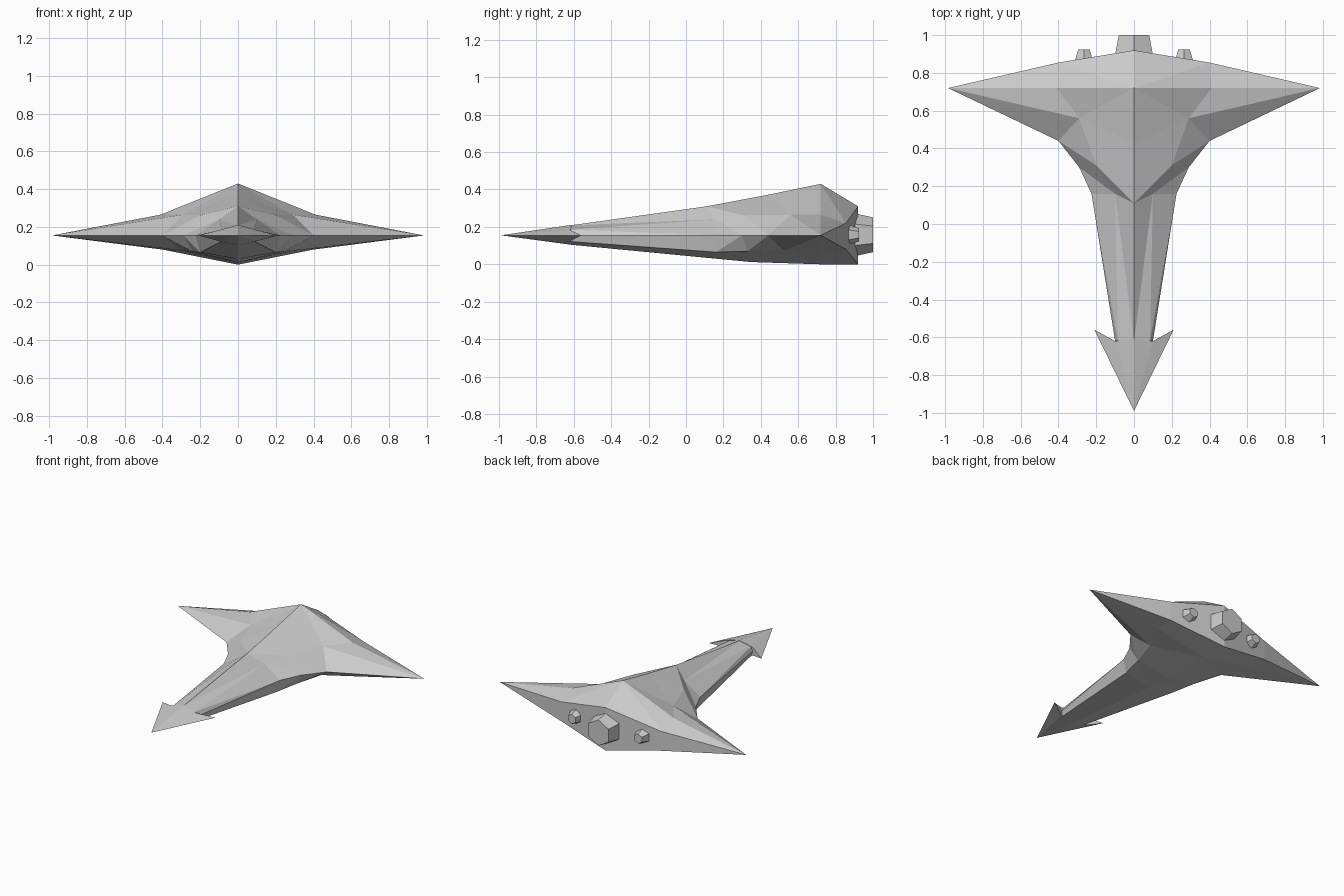
import bpy, bmesh, math

if "Cube" in bpy.data.objects:
    bpy.data.objects.remove(bpy.data.objects["Cube"])

NOSE = (0, -0.99, 0.155)


def mirrored_object(name, bm):
    """Turn a half-model bmesh into an object and mirror it across x = 0."""
    bmesh.ops.remove_doubles(bm, verts=bm.verts, dist=0.0005)
    bmesh.ops.dissolve_degenerate(bm, edges=bm.edges, dist=0.0005)
    me = bpy.data.meshes.new(name)
    # orient outward using the mirrored, closed mesh
    geom = bm.verts[:] + bm.edges[:] + bm.faces[:]
    bmesh.ops.mirror(bm, geom=geom, axis='X', merge_dist=0.001)
    bmesh.ops.remove_doubles(bm, verts=bm.verts, dist=0.0005)
    bmesh.ops.recalc_face_normals(bm, faces=bm.faces)
    bm.to_mesh(me)
    bm.free()
    ob = bpy.data.objects.new(name, me)
    bpy.context.collection.objects.link(ob)
    return ob


# Hull half-sections from neck to tail: ridge, shoulder, waist, chine, keel
TIP = (0.985, 0.72, 0.155)
sections = [
    [(0, -0.62, 0.208), (0.085, -0.62, 0.185), (0.10, -0.62, 0.155), (0.09, -0.62, 0.122), (0, -0.62, 0.105)],
    [(0, 0.11, 0.31), (0.10, 0.16, 0.24), (0.225, 0.16, 0.155), (0.20, 0.16, 0.065), (0, 0.16, 0.03)],
    [(0, 0.43, 0.37), (0.20, 0.31, 0.262), (0.29, 0.30, 0.155), (0.24, 0.33, 0.07), (0, 0.35, 0.012)],
    [(0, 0.72, 0.43), (0.29, 0.56, 0.265), (0.40, 0.44, 0.155), (0.30, 0.52, 0.075), (0, 0.72, 0)],
    [(0, 0.72, 0.43), (0.41, 0.72, 0.265), TIP, (0.40, 0.72, 0.08), (0, 0.72, 0)],
    [(0, 0.92, 0.31), (0.40, 0.855, 0.22), TIP, (0.40, 0.855, 0.08), (0, 0.92, 0)],
]


def build_hull():
    bm = bmesh.new()

    def face(*pts):
        if len(set(pts)) == len(pts):
            bm.faces.new([bm.verts.new(p) for p in pts])

    for a, b in zip(sections, sections[1:]):
        for i in range(4):
            # facet folds run from the centre line out towards the tail
            n, m = (i, i + 1) if i < 2 else (i + 1, i)
            face(a[n], a[m], b[m])
            face(a[n], b[m], b[n])
    for s in (sections[0], sections[-1]):
        face(s[0], s[1], s[3], s[4])
        face(s[1], s[2], s[3])
    return mirrored_object("hull", bm)


# Barbed arrowhead nose
def build_nose():
    bm = bmesh.new()
    barb = (0.21, -0.56, 0.155)
    top, bottom = (0, -0.61, 0.211), (0, -0.61, 0.104)
    notch_top, notch_bottom = (0.10, -0.62, 0.183), (0.10, -0.62, 0.125)
    for pts in ((NOSE, barb, notch_top), (NOSE, notch_top, top),
                (NOSE, notch_bottom, barb), (NOSE, bottom, notch_bottom),
                (barb, notch_bottom, notch_top), (top, notch_top, notch_bottom, bottom)):
        bm.faces.new([bm.verts.new(p) for p in pts])
    return mirrored_object("arrowhead_nose", bm)


# Six-sided tapered engine nozzle pointing backwards
def engine(name, x, y0, y1, r0, r1):
    bpy.ops.mesh.primitive_cone_add(vertices=6, radius1=r0, radius2=r1, depth=y1 - y0,
                                    location=(x, (y0 + y1) / 2, 0.158),
                                    rotation=(-math.pi / 2, 0, 0))
    bpy.context.object.name = name


build_hull()
build_nose()
engine("main_engine", 0, 0.89, 1.0, 0.117, 0.093)
for side, label in ((-1, "left"), (1, "right")):
    engine(label + "_engine", side * 0.265, 0.85, 0.925, 0.06, 0.035)
